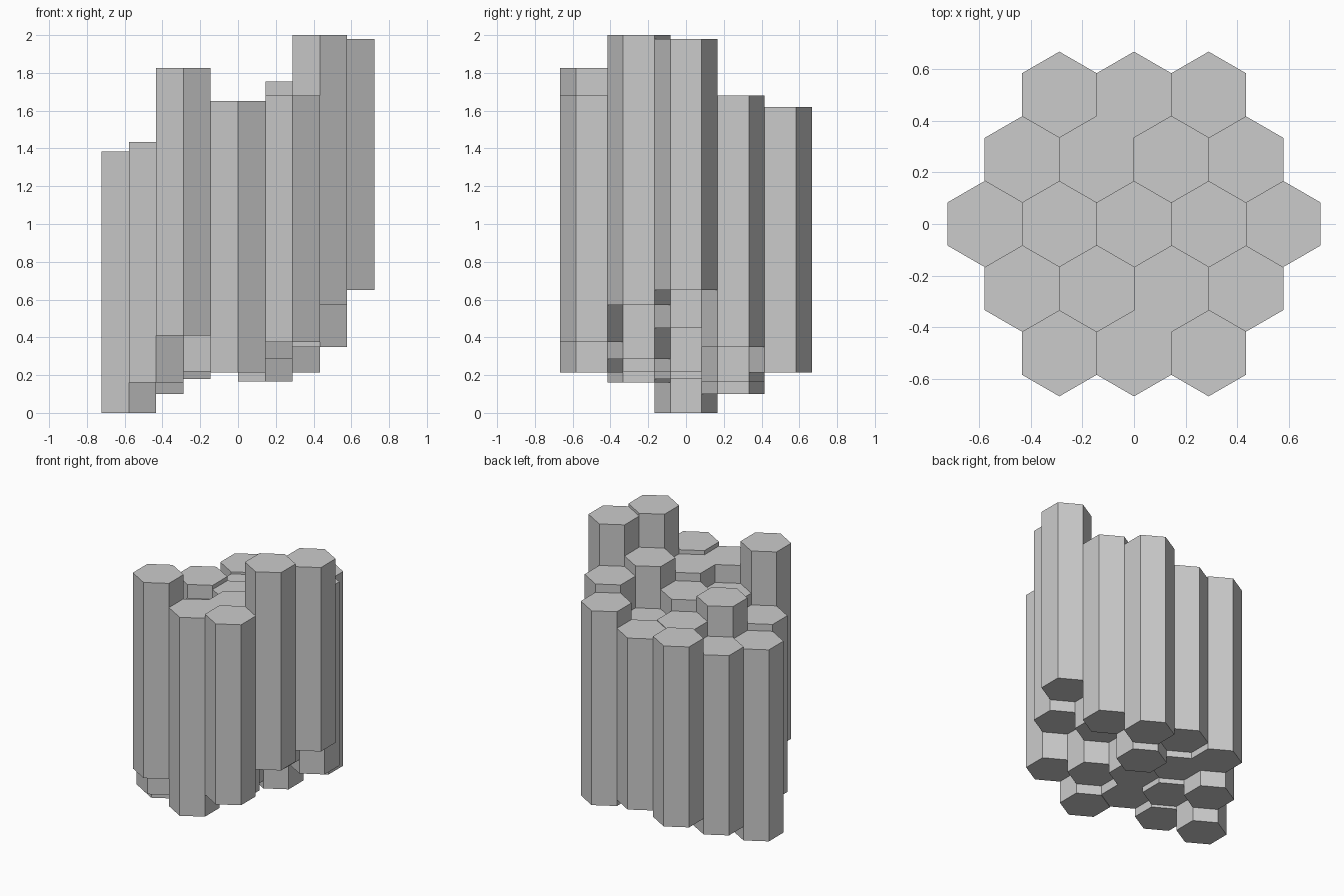
import bpy
import math

if "Cube" in bpy.data.objects:
    bpy.data.objects.remove(bpy.data.objects["Cube"])

R = 1 / 6                    # hexagon corner radius
DX = R * math.sqrt(3)        # spacing along a row
DY = R * 1.5                 # spacing between rows

# (bottom, top) of each column, rows from front to back, columns left to right
ROWS = [
    [(0.41, 1.825), (0.215, 1.65), (0.375, 1.68)],
    [(0.16, 1.435), (0.22, 1.52), (0.285, 1.65), (0.57, 2.0)],
    [(0.0, 1.385), (0.18, 1.62), (0.22, 1.59), (0.45, 1.755), (0.65, 1.98)],
    [(0.10, 1.40), (0.215, 1.505), (0.165, 1.45), (0.35, 1.68)],
    [(0.26 - 0.045, 1.52), (0.26, 1.50), (0.215, 1.62)],
]


def hex_column(name, x, y, bottom, top):
    """Flat-sided hexagonal prism with corners pointing front and back."""
    bpy.ops.mesh.primitive_cylinder_add(
        vertices=6, radius=R, depth=top - bottom,
        location=(x, y, (bottom + top) / 2))
    bpy.context.object.name = name


# Basalt-like cluster of columns on a hexagonal grid
for r, row in enumerate(ROWS):
    for c, (bottom, top) in enumerate(row):
        x = (c - (len(row) - 1) / 2) * DX
        y = (r - 2) * DY
        hex_column(f"column_row{r + 1}_{c + 1}", x, y, bottom, top)
